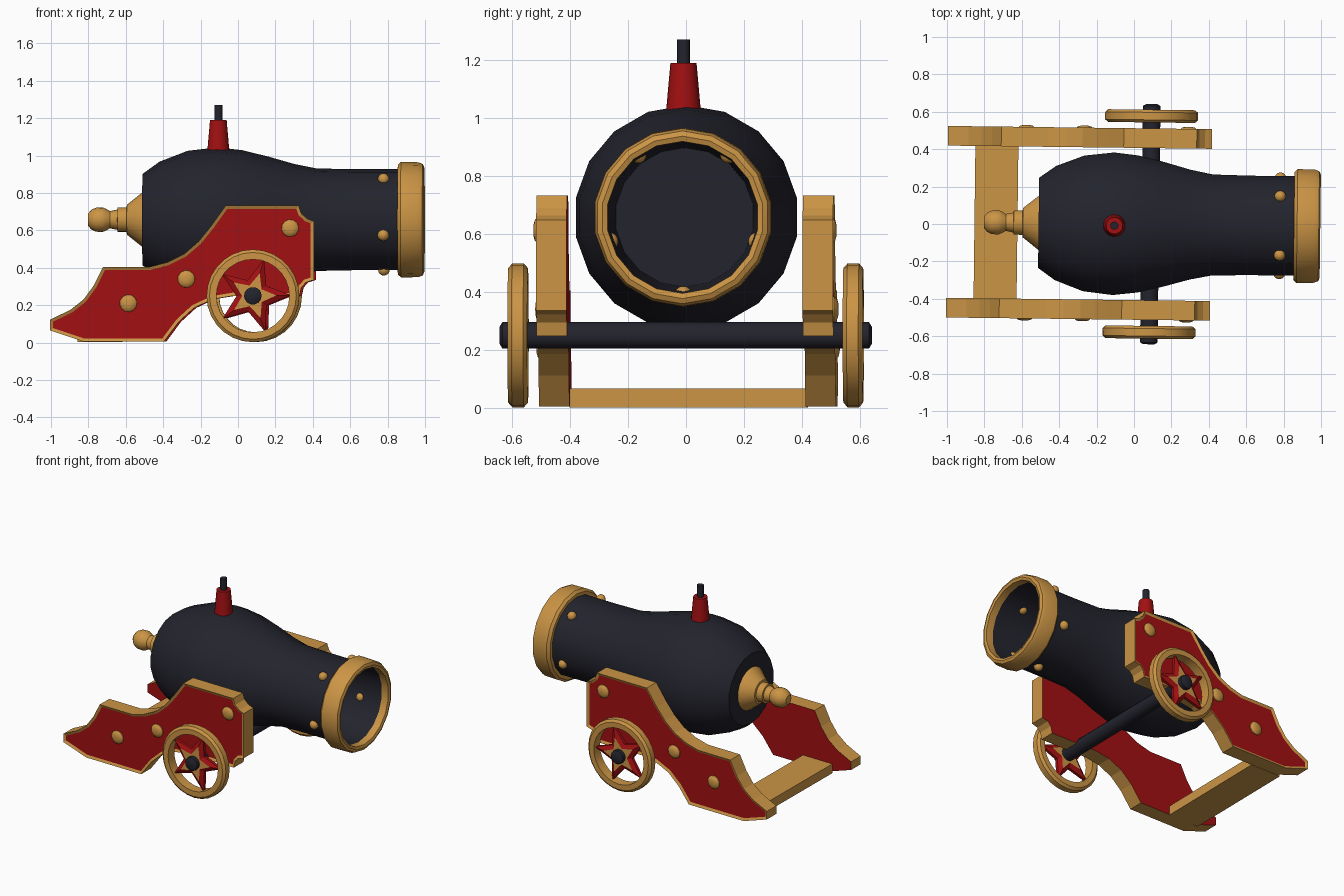
import bpy, bmesh, math
from mathutils import Vector

if "Cube" in bpy.data.objects:
    bpy.data.objects.remove(bpy.data.objects["Cube"])

def material(name, rgb):
    m = bpy.data.materials.new(name)
    m.diffuse_color = (*rgb, 1)
    m.use_nodes = True
    m.node_tree.nodes["Principled BSDF"].inputs["Base Color"].default_value = m.diffuse_color
    return m

IRON = material("dark iron", (0.017, 0.017, 0.027))
GOLD = material("golden wood", (0.60, 0.30, 0.06))
RED = material("deep red", (0.36, 0.005, 0.006))
YAW = math.radians(-0.7)      # the whole cannon is turned very slightly
AXIS_Z = 0.657                # height of the barrel axis
WX, WZ = 0.087, 0.25          # wheel centre

def finish(name, bm, mats, angle=35):
    bmesh.ops.recalc_face_normals(bm, faces=bm.faces)
    me = bpy.data.meshes.new(name)
    bm.to_mesh(me)
    bm.free()
    for m in mats:
        me.materials.append(m)
    ob = bpy.data.objects.new(name, me)
    bpy.context.collection.objects.link(ob)
    ob.rotation_euler.z = YAW
    bpy.ops.object.select_all(action='DESELECT')
    ob.select_set(True)
    bpy.context.view_layer.objects.active = ob
    if angle:
        bpy.ops.object.shade_smooth_by_angle(angle=math.radians(angle))
    return ob

def loft(name, rings, mats, closed=False, cap_mat=0, angle=35):
    """Skin a list of point rings; cap the ends, or join last to first."""
    bm = bmesh.new()
    vs = [[bm.verts.new(p) for p in r] for r in rings]
    n = len(vs[0])
    pairs = list(zip(vs, vs[1:])) + ([(vs[-1], vs[0])] if closed else [])
    for a, b in pairs:
        for i in range(n):
            j = (i + 1) % n
            bm.faces.new((a[i], a[j], b[j], b[i]))
    if not closed:
        for r in (vs[0], vs[-1]):
            bm.faces.new(r).material_index = cap_mat
    return finish(name, bm, mats, angle)

def lathe(name, profile, mat, axis, centre, sides=18, start=10, closed=False):
    """Spin (position along axis, radius) points about the x, y or z axis."""
    rings = []
    for t, r in profile:
        ring = []
        for i in range(sides):
            a = math.radians(start) + 2 * math.pi * i / sides
            c, s = r * math.cos(a), r * math.sin(a)
            p = {'x': (t, c, s), 'y': (c, t, s), 'z': (c, s, t)}[axis]
            ring.append(Vector(p) + Vector(centre))
        rings.append(ring)
    return loft(name, rings, [mat], closed)

# Barrel with hollow bore
C = (0, 0, AXIS_Z)
lathe("barrel", [(-0.51, 0.15), (-0.51, 0.245), (-0.42, 0.31), (-0.27, 0.368), (-0.11, 0.387),
                 (0.02, 0.372), (0.16, 0.338), (0.30, 0.298), (0.42, 0.274), (0.62, 0.27),
                 (0.86, 0.27), (0.96, 0.268), (0.96, 0.262), (0.40, 0.24)], IRON, 'x', C)
# Muzzle band
lathe("muzzle_band", [(0.855, 0.262), (0.855, 0.293), (0.872, 0.309), (0.965, 0.307),
                      (0.988, 0.298), (0.996, 0.28), (0.99, 0.262), (0.965, 0.261)],
      GOLD, 'x', C, closed=True)
# Breech knob
lathe("breech_knob", [(-0.50, 0.15), (-0.51, 0.147), (-0.594, 0.08), (-0.596, 0.066), (-0.643, 0.066),
                      (-0.645, 0.054), (-0.685, 0.046), (-0.705, 0.058), (-0.725, 0.066),
                      (-0.76, 0.064), (-0.785, 0.052), (-0.803, 0.03)], GOLD, 'x', C)
# Fuse holder and fuse
lathe("fuse_holder", [(1.0, 0.062), (1.19, 0.045)], RED, 'z', (-0.105, -0.01, 0))
lathe("fuse", [(1.1, 0.022), (1.27, 0.022)], IRON, 'z', (-0.105, -0.01, 0), sides=12)

# Five studs around the barrel
for k in range(5):
    a = math.radians(54 + 72 * k)
    bm = bmesh.new()
    bmesh.ops.create_uvsphere(bm, u_segments=12, v_segments=8, radius=0.031)
    bmesh.ops.translate(bm, verts=bm.verts,
                        vec=(0.78, 0.268 * math.cos(a), AXIS_Z + 0.268 * math.sin(a)))
    finish(f"barrel_stud_{k + 1}", bm, [GOLD], 60)

# Carriage side outline (x, z)
SIDE = [(-1.0, 0.065), (-1.0, 0.122), (-0.89, 0.175), (-0.82, 0.23), (-0.765, 0.305), (-0.715, 0.405),
        (-0.465, 0.405), (-0.37, 0.43), (-0.28, 0.475), (-0.205, 0.54), (-0.14, 0.62), (-0.06, 0.732),
        (0.33, 0.732), (0.345, 0.69), (0.375, 0.663), (0.412, 0.648), (0.412, 0.335), (0.37, 0.322),
        (0.345, 0.295), (0.335, 0.248), (-0.02, 0.25), (-0.13, 0.232), (-0.23, 0.185),
        (-0.31, 0.112), (-0.39, 0.005), (-0.82, 0.005)]

def star(y, outer, inner):
    pts = []
    for i in range(10):
        a = math.radians(1 + 36 * i)
        r = inner if i % 2 else outer
        pts.append((WX + r * math.cos(a), y, WZ + r * math.sin(a)))
    return pts

for s, side in ((-1, "front"), (1, "back")):
    # Side plate: gold edge, red inner face, framed red panel outside
    bm = bmesh.new()
    inner = [bm.verts.new((x, s * 0.407, z)) for x, z in SIDE]
    outer = [bm.verts.new((x, s * 0.512, z)) for x, z in SIDE]
    n = len(SIDE)
    for i in range(n):
        j = (i + 1) % n
        bm.faces.new((inner[i], inner[j], outer[j], outer[i]))
    bm.faces.new(inner).material_index = 1
    panel = bm.faces.new(outer)
    bmesh.ops.recalc_face_normals(bm, faces=bm.faces)
    bmesh.ops.inset_region(bm, faces=[panel], thickness=0.017, depth=-0.008, use_even_offset=True)
    panel.material_index = 1
    finish(f"{side}_side_plate", bm, [GOLD, RED], 0)

    # Round bolts on the panel
    for k, (x, z) in enumerate(((-0.58, 0.21), (-0.27, 0.34), (0.285, 0.612))):
        lathe(f"{side}_bolt_{k + 1}", [(s * 0.495, 0.048), (s * 0.508, 0.046), (s * 0.518, 0.036),
                                       (s * 0.523, 0.018)], GOLD, 'y', (x, 0, z), sides=12)

    # Wheel rim
    lathe(f"{side}_wheel_rim", [(s * (0.578 + d), r) for d, r in
                                ((-0.034, 0.195), (-0.034, 0.232), (-0.02, 0.248), (0.02, 0.248),
                                 (0.034, 0.232), (0.034, 0.195))],
          GOLD, 'y', (WX, 0, WZ), sides=28, start=0, closed=True)
    # Star spokes: red bevelled sides, gold faces
    loft(f"{side}_wheel_star", [star(s * (0.578 + d), o, i) for d, o, i in
                                ((-0.026, 0.125, 0.058), (-0.01, 0.205, 0.088),
                                 (0.01, 0.205, 0.088), (0.026, 0.125, 0.058))],
         [RED, GOLD], cap_mat=1, angle=0)

# Axle
lathe("axle", [(-0.642, 0.03), (-0.632, 0.047), (0.632, 0.047), (0.642, 0.03)],
      IRON, 'y', (WX, 0, WZ), sides=14, start=0)

# Rear cross board
bm = bmesh.new()
bmesh.ops.create_cube(bm, size=1)
bmesh.ops.scale(bm, verts=bm.verts, vec=(0.23, 0.82, 0.065))
bmesh.ops.translate(bm, verts=bm.verts, vec=(-0.738, 0, 0.0345))
finish("rear_cross_board", bm, [GOLD], 0)
